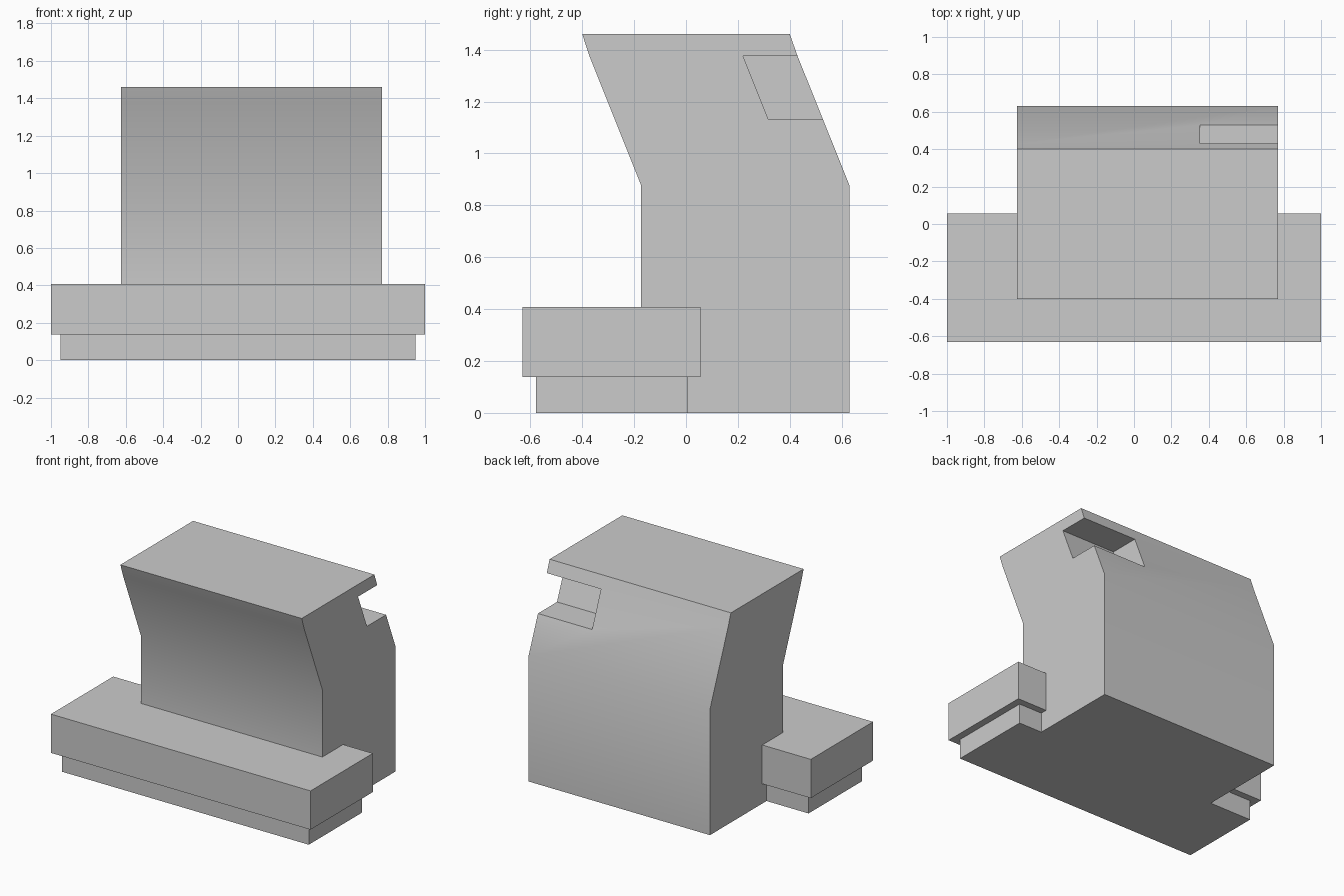
import bpy
import math

if "Cube" in bpy.data.objects:
    bpy.data.objects.remove(bpy.data.objects["Cube"])


def prism(name, profile, x0, x1):
    """Extrude a (y, z) profile, counter-clockwise seen from +x, from x0 to x1."""
    n = len(profile)
    verts = [(x, y, z) for x in (x0, x1) for y, z in profile]
    faces = [tuple(reversed(range(n))), tuple(range(n, 2 * n))]
    faces += [(i, (i + 1) % n, (i + 1) % n + n, i + n) for i in range(n)]
    mesh = bpy.data.meshes.new(name)
    mesh.from_pydata(verts, [], faces)
    obj = bpy.data.objects.new(name, mesh)
    bpy.context.collection.objects.link(obj)
    return obj


def slab(name, half_width, y0, y1, z0, z1):
    return prism(name, [(y0, z0), (y1, z0), (y1, z1), (y0, z1)], -half_width, half_width)


def combine(target, tool, operation):
    """Apply a boolean and remove the tool object."""
    tool.hide_render = True
    mod = target.modifiers.new(operation.lower(), 'BOOLEAN')
    mod.operation = operation
    mod.solver = 'EXACT'
    mod.object = tool
    bpy.context.view_layer.objects.active = target
    bpy.ops.object.modifier_apply(modifier=mod.name)
    bpy.data.objects.remove(tool)


# Main block: upright column whose upper part leans forward
body = prism("leaning_block", [
    (-0.173, 0), (0.63, 0), (0.63, 0.877), (0.43, 1.375), (0.40, 1.46),
    (-0.40, 1.46), (-0.372, 1.375), (-0.173, 0.877)], -0.626, 0.771)

# Slanted pocket in the back right upper corner
# (back edge carried past the surface along the same horizontal planes)
pocket = prism("pocket_cutter", [
    (0.318, 1.131), (0.80, 1.131), (0.80, 1.375), (0.22, 1.375)], 0.354, 0.9)
combine(body, pocket, 'DIFFERENCE')

# Stepped front base, fused with the block
combine(body, slab("base_plinth", 0.95, -0.578, 0.008, 0, 0.2), 'UNION')
combine(body, slab("base_slab", 1.0, -0.63, 0.055, 0.138, 0.408), 'UNION')

# Soft shading over the bend, sharp edges elsewhere
bpy.ops.object.select_all(action='DESELECT')
body.select_set(True)
bpy.context.view_layer.objects.active = body
bpy.ops.object.shade_smooth_by_angle(angle=math.radians(30))
